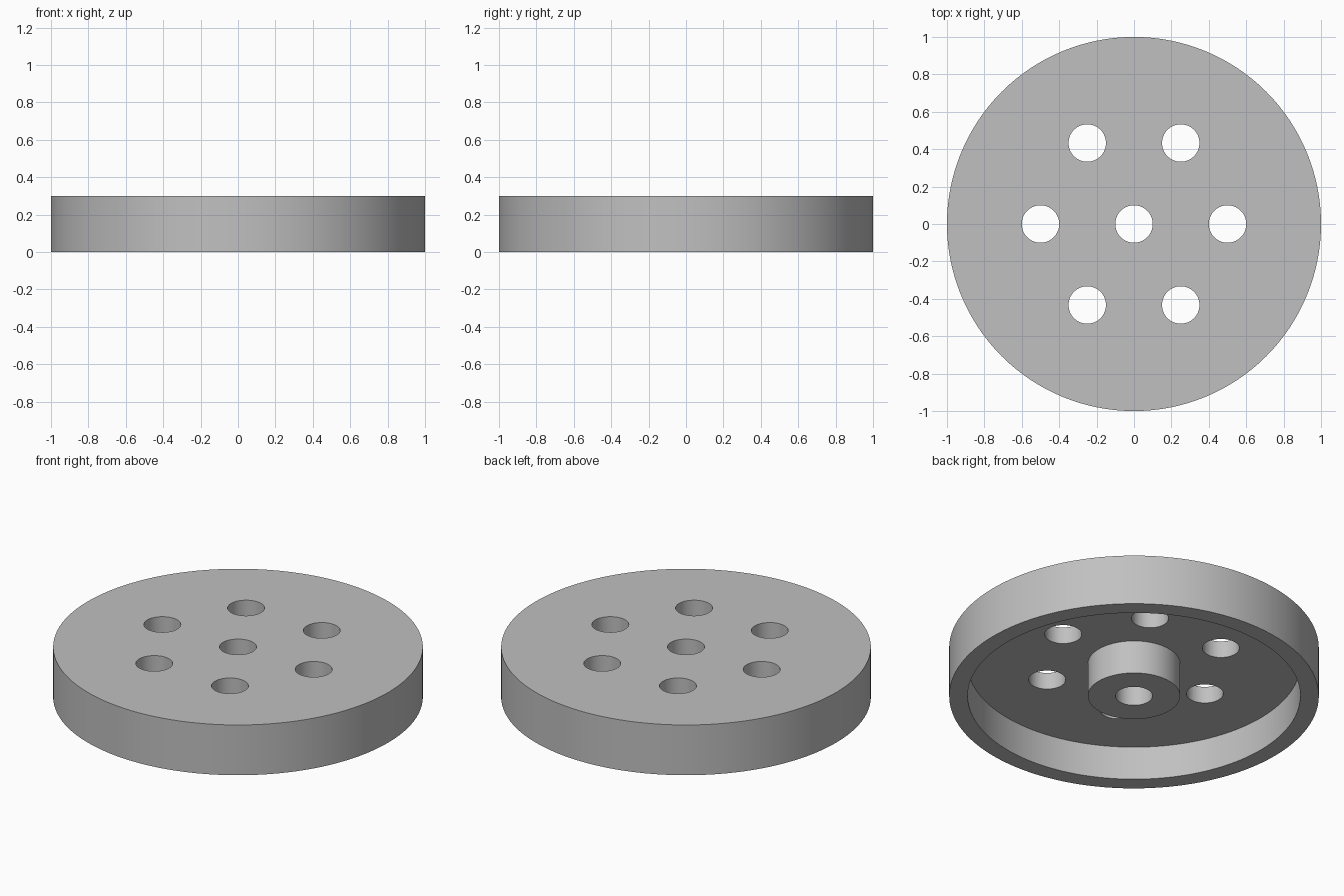
import bpy, bmesh, math
from mathutils import Matrix

if "Cube" in bpy.data.objects:
    bpy.data.objects.remove(bpy.data.objects["Cube"])

SEGMENTS = 128

grey = bpy.data.materials.new("light grey")
grey.use_nodes = True
colour = (0.53, 0.53, 0.53, 1)
grey.diffuse_color = colour
grey.node_tree.nodes["Principled BSDF"].inputs["Base Color"].default_value = colour


def add_object(name, bm):
    bmesh.ops.recalc_face_normals(bm, faces=bm.faces)
    mesh = bpy.data.meshes.new(name)
    bm.to_mesh(mesh)
    bm.free()
    mesh.materials.append(grey)
    obj = bpy.data.objects.new(name, mesh)
    bpy.context.collection.objects.link(obj)
    return obj


# Wheel: rim, web and bored hub as one turned closed profile (radius, height)
profile = [(0.1, 0), (0.25, 0), (0.25, 0.2), (0.9, 0.2),
           (0.9, 0), (1, 0), (1, 0.3), (0.1, 0.3)]
bm = bmesh.new()
verts = [bm.verts.new((r, 0, z)) for r, z in profile]
edges = [bm.edges.new((v, verts[i - 1])) for i, v in enumerate(verts)]
bmesh.ops.spin(bm, geom=verts + edges, cent=(0, 0, 0), axis=(0, 0, 1),
               angle=math.tau, steps=SEGMENTS)
bmesh.ops.remove_doubles(bm, verts=bm.verts, dist=0.0001)
wheel = add_object("wheel", bm)

# Ring of six holes through the web
bm = bmesh.new()
for i in range(6):
    a = math.tau * i / 6
    place = Matrix.Translation((0.5 * math.cos(a), 0.5 * math.sin(a), 0.25))
    bmesh.ops.create_cone(bm, cap_ends=True, segments=64, radius1=0.1,
                          radius2=0.1, depth=0.3, matrix=place)
cutter = add_object("hole_cutter", bm)
cutter.hide_render = True

cut = wheel.modifiers.new("web holes", 'BOOLEAN')
cut.operation = 'DIFFERENCE'
cut.solver = 'EXACT'
cut.object = cutter

# Apply the cut and shade the round walls smooth
bpy.ops.object.select_all(action='DESELECT')
wheel.select_set(True)
bpy.context.view_layer.objects.active = wheel
bpy.ops.object.modifier_apply(modifier=cut.name)
bpy.data.objects.remove(cutter)
bpy.ops.object.shade_smooth_by_angle(angle=math.radians(30))
